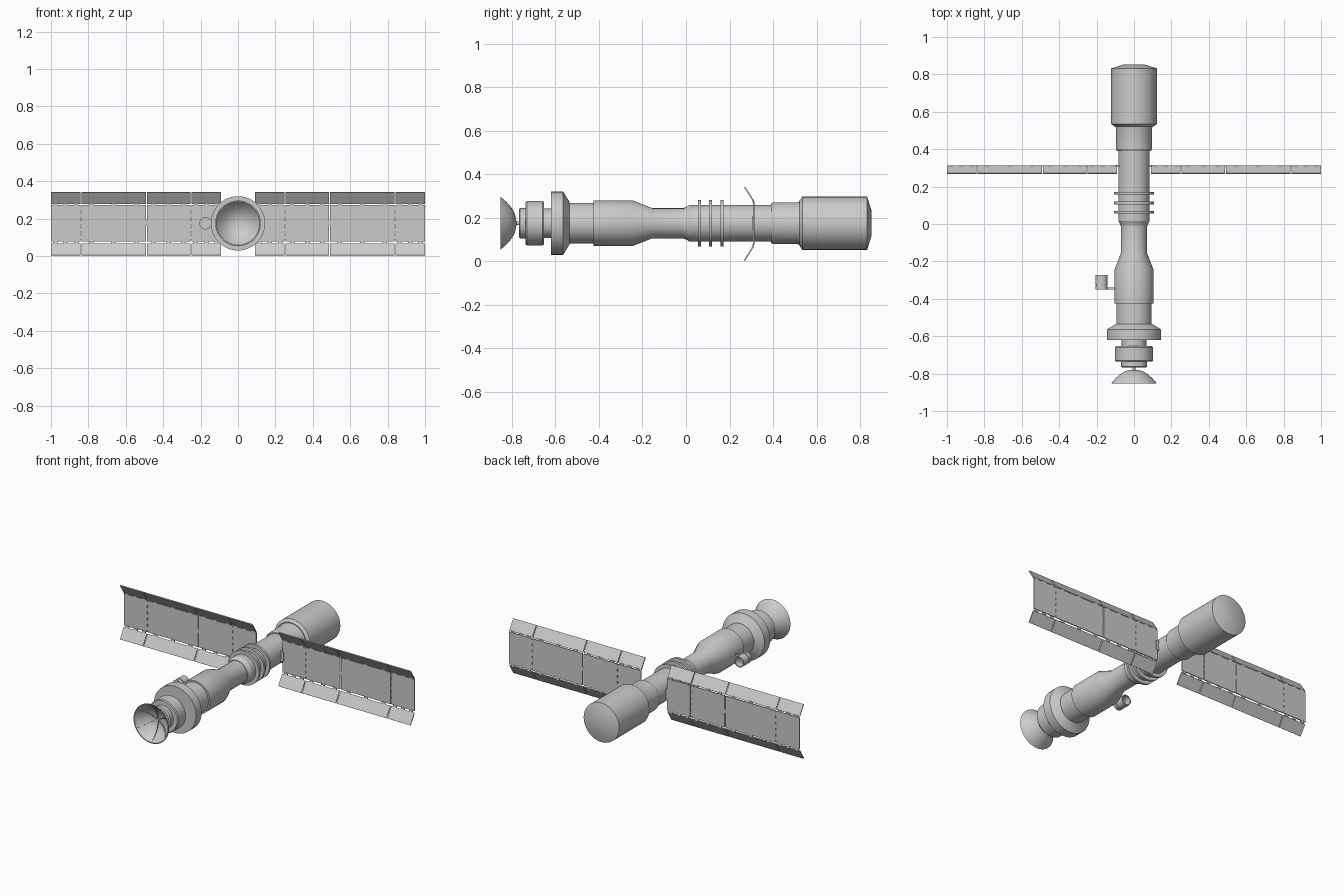
import bpy, bmesh, math
from mathutils import Vector

if "Cube" in bpy.data.objects:
    bpy.data.objects.remove(bpy.data.objects["Cube"])

ZC = 0.175      # height of the station's long axis
SEG = 48


def finish(name, bm, smooth=True):
    bmesh.ops.recalc_face_normals(bm, faces=bm.faces)
    me = bpy.data.meshes.new(name)
    bm.to_mesh(me)
    bm.free()
    ob = bpy.data.objects.new(name, me)
    bpy.context.collection.objects.link(ob)
    if smooth:
        bpy.ops.object.select_all(action='DESELECT')
        ob.select_set(True)
        bpy.context.view_layer.objects.active = ob
        bpy.ops.object.shade_smooth_by_angle(angle=math.radians(25))
    return ob


def lathe(name, profile, x=0.0, z=ZC, seg=SEG):
    """Revolve (y, radius) points around an axis parallel to y."""
    bm = bmesh.new()
    vs = [bm.verts.new((r, y, 0)) for y, r in profile]
    es = [bm.edges.new(p) for p in zip(vs, vs[1:])]
    bmesh.ops.spin(bm, geom=vs + es, cent=(0, 0, 0), axis=(0, 1, 0),
                   angle=math.tau, steps=seg)
    bmesh.ops.remove_doubles(bm, verts=bm.verts, dist=1e-5)
    bmesh.ops.translate(bm, verts=bm.verts, vec=(x, 0, z))
    return finish(name, bm)


def add_box(bm, lo, hi):
    lo, hi = Vector(lo), Vector(hi)
    vs = bmesh.ops.create_cube(bm, size=1)['verts']
    for v in vs:
        v.co = (lo + hi) / 2 + Vector(a * b for a, b in zip(v.co, hi - lo))


# Main body, front to back
lathe("docking_collar", [(-.768, 0), (-.768, .062), (-.762, .07), (-.73, .07), (-.73, 0)])
lathe("docking_drum", [(-.736, 0), (-.736, .097), (-.73, .102), (-.66, .102), (-.653, .097), (-.653, 0)])
lathe("front_neck", [(-.66, 0), (-.66, .067), (-.61, .067), (-.61, 0)])
lathe("wide_ring", [(-.621, 0), (-.621, .145), (-.564, .145), (-.534, .096), (-.534, 0)])
lathe("front_module", [(-.54, 0), (-.54, .094), (-.424, .094), (-.424, .104), (-.243, .104),
                       (-.154, .069), (-.01, .069), (-.01, 0)])
lathe("rear_module", [(-.01, 0), (-.01, .072), (0, .074), (.016, .084), (.397, .084), (.397, 0)])
lathe("rear_collar", [(.39, 0), (.39, .09), (.4, .096), (.51, .096), (.53, .102), (.53, 0)])
lathe("rear_tank", [(.522, 0), (.522, .105), (.534, .122), (.832, .122), (.853, .055), (.853, 0)])
for i, y in enumerate((.062, .112, .165)):
    lathe(f"body_ring_{i + 1}", [(y - .007, .08), (y - .007, .106), (y + .007, .106),
                                 (y + .007, .08), (y - .007, .08)])


# Dish antenna: thin curved shell, ribs and mount
def dish_y(r):
    return -.779 - .074 * (r / .122) ** 2.2


radii = [.122 * i / 10 for i in range(11)]
outer = [(dish_y(r), r) for r in radii]
inner = [(dish_y(r) - .006 * (1 - r / .122), r * .95) for r in reversed(radii)]
lathe("dish", outer + inner)
lathe("dish_mount", [(-.785, 0), (-.785, .009), (-.76, .009), (-.76, 0)], seg=16)
bm = bmesh.new()
for k in range(6):
    a = math.radians(30 + 60 * k)
    d, s = Vector((math.cos(a), 0, math.sin(a))), Vector((-math.sin(a), 0, math.cos(a)))
    rows = []
    for r in radii[:-1]:
        rows.append([bm.verts.new(d * r + s * w + Vector((0, dish_y(r) + h, ZC)))
                     for w, h in ((-.003, -.002), (-.003, -.012), (.003, -.012), (.003, -.002))])
    for p, q in zip(rows, rows[1:]):
        for j in range(4):
            bm.faces.new((p[j], p[(j + 1) % 4], q[(j + 1) % 4], q[j]))
    bm.faces.new(rows[0])
    bm.faces.new(rows[-1])
finish("dish_ribs", bm, False)

# Side sensor: open tube on a base disc and arm
lathe("sensor_tube", [(-.325, 0), (-.325, .033), (-.274, .033), (-.274, .027), (-.315, .027),
                      (-.315, 0)], x=-.174, seg=32)
lathe("sensor_base", [(-.351, 0), (-.351, .033), (-.33, .033), (-.33, .028), (-.32, .028),
                      (-.32, 0)], x=-.174, seg=32)
bm = bmesh.new()
add_box(bm, (-.16, -.35, ZC - .006), (-.095, -.339, ZC + .006))
finish("sensor_arm", bm, False)

# Solar wings: three folded strips in four columns, thickened, on both sides
strips = [((.269, .341), (.309, .279)), ((.311, .274), (.311, .077)), ((.308, .067), (.269, .004))]
columns = [(.09, .249), (.254, .486), (.492, .836), (.841, 1.0)]
T = .003        # half thickness
for side, label in ((-1, "left"), (1, "right")):
    bm = bmesh.new()
    for (y0, z0), (y1, z1) in strips:
        n = Vector((0, z0 - z1, y1 - y0)).normalized() * T
        for x0, x1 in columns:
            vs = [bm.verts.new(Vector((side * x, y, z)) + n * k)
                  for k in (-1, 1) for x, y, z in
                  ((x0, y0, z0), (x1, y0, z0), (x1, y1, z1), (x0, y1, z1))]
            bm.faces.new(vs[:4])
            bm.faces.new(vs[4:])
            for j in range(4):
                i = (j + 1) % 4
                bm.faces.new((vs[j], vs[i], vs[4 + i], vs[4 + j]))
    finish(f"{label}_solar_panels", bm, False)

    # hinges across the column gaps, along the folds, and the root joint
    bm = bmesh.new()
    for xg in (.2515, .489, .8385):
        for z in ((.178,) if xg == .489 else (.1, .14, .178, .216, .255)):
            xs = sorted((side * (xg - .006), side * (xg + .006)))
            add_box(bm, (xs[0], .3085, z - .012), (xs[1], .3135, z + .012))
    for x0, x1 in columns:
        for f in (.15, .5, .85):
            x = side * (x0 + (x1 - x0) * f)
            for z0, z1 in ((.064, .08), (.271, .284)):
                add_box(bm, (x - .012, .306, z0), (x + .012, .312, z1))
    xs = sorted((side * .07, side * .1))
    add_box(bm, (xs[0], .304, ZC - .03), (xs[1], .315, ZC + .03))
    finish(f"{label}_panel_hinges", bm, False)
